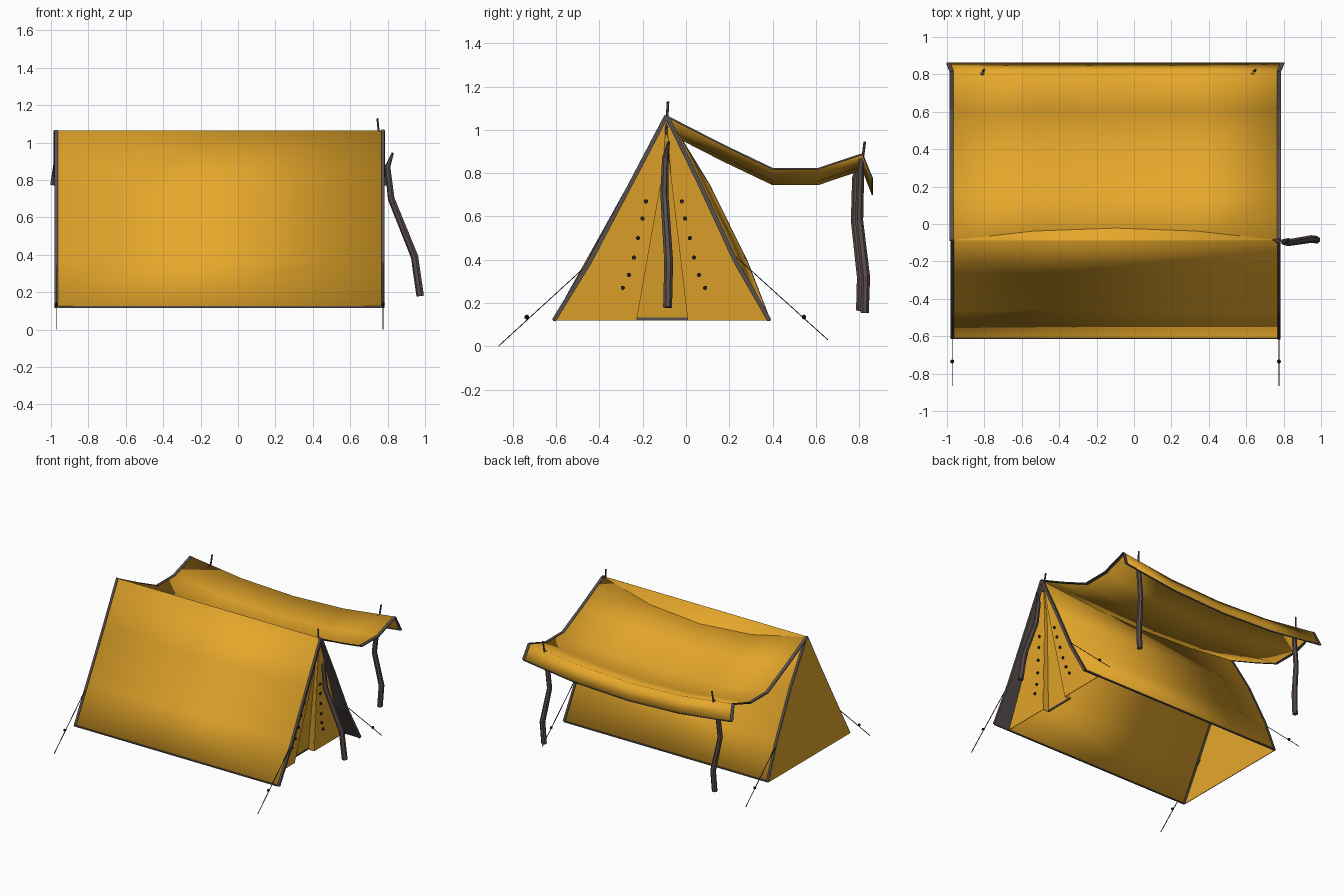
import bpy, bmesh, math
from mathutils import Vector

if "Cube" in bpy.data.objects:
    bpy.data.objects.remove(bpy.data.objects["Cube"])


def material(name, rgb):
    m = bpy.data.materials.new(name)
    m.diffuse_color = (*rgb, 1)
    m.use_nodes = True
    m.node_tree.nodes["Principled BSDF"].inputs["Base Color"].default_value = m.diffuse_color
    return m


CLOTH = material("ochre canvas", (0.79, 0.39, 0.024))
TRIM = material("grey binding", (0.095, 0.08, 0.077))
WOOD = material("dark wood", (0.1, 0.075, 0.068))
BLACK = material("black cord", (0.015, 0.014, 0.014))


def mesh(name, verts, faces, mat, thick=0, smooth=False):
    me = bpy.data.meshes.new(name)
    me.from_pydata([tuple(v) for v in verts], [], faces)
    me.materials.append(mat)
    ob = bpy.data.objects.new(name, me)
    bpy.context.collection.objects.link(ob)
    bm = bmesh.new()
    bm.from_mesh(me)
    bmesh.ops.recalc_face_normals(bm, faces=bm.faces)
    bm.to_mesh(me)
    bm.free()
    for p in me.polygons:
        p.use_smooth = smooth
    if thick:
        s = ob.modifiers.new("thickness", 'SOLIDIFY')
        s.thickness = thick
        s.offset = 0
    return ob


def tube(name, path, ra, mat, rb=None, sides=4):
    """Sweep a polygon section along a path; ra may be a list of radii."""
    path = [Vector(p) for p in path]
    n = len(path)
    radii = ra if isinstance(ra, list) else [ra] * n
    k = math.sqrt(2) if sides == 4 else 1
    verts, faces = [], []
    for i, p in enumerate(path):
        t = (path[min(i + 1, n - 1)] - path[max(i - 1, 0)]).normalized()
        ref = Vector((1, 0, 0)) if abs(t.x) < 0.9 else Vector((0, 1, 0))
        a = (ref - t * ref.dot(t)).normalized()
        b = t.cross(a)
        for j in range(sides):
            w = math.tau * (j + 0.5) / sides
            verts.append(p + a * math.cos(w) * radii[i] * k
                         + b * math.sin(w) * (rb or radii[i]) * k)
    for i in range(n - 1):
        for j in range(sides):
            q = (j + 1) % sides
            faces.append((i*sides + j, i*sides + q, (i+1)*sides + q, (i+1)*sides + j))
    faces += [tuple(range(sides)), tuple(range((n - 1)*sides, n*sides))]
    return mesh(name, verts, faces, mat)


def grid(name, rows, mat, **kw):
    c = len(rows[0])
    faces = [(i*c + j, i*c + j + 1, (i+1)*c + j + 1, (i+1)*c + j)
             for i in range(len(rows) - 1) for j in range(c - 1)]
    return mesh(name, [v for r in rows for v in r], faces, mat, **kw)


X0, X1 = -0.975, 0.775
XM, XH = (X0 + X1) / 2, (X1 - X0) / 2
COLS = [X0 + (X1 - X0) * i / 4 for i in range(5)]


def sag(x):
    return 1 - ((x - XM) / XH) ** 2


# Roof profiles (y, z), hem to ridge: pulled in at the door end by the ropes,
# straight or slightly full at the closed end
FRONT = [(-0.61, 0.12), (-0.445, 0.39), (-0.258, 0.745), (-0.09, 1.065)]
BACK = [(0.385, 0.12), (0.23, 0.39), (0.066, 0.745), (-0.09, 1.065)]
FRONT_FAR = [(-0.61, 0.12), (-0.459, 0.39), (-0.262, 0.745), (-0.09, 1.065)]
BACK_FAR = [(0.385, 0.12), (0.28, 0.39), (0.105, 0.745), (-0.09, 1.065)]
SIDES = (("front", FRONT, FRONT_FAR), ("back", BACK, BACK_FAR))
for side, near, far in SIDES:
    grid(side + "_roof", [[(X0, *f), (X1, *n)] for n, f in zip(near, far)],
         CLOTH, thick=0.005, smooth=True)

# Closed end wall
wall = [(X0 - 0.004, y, z) for y, z in FRONT_FAR + BACK_FAR[-2::-1]]
mesh("end_wall", wall, [tuple(range(len(wall)))], CLOTH, thick=0.005)


# Door end, leaning inwards towards the hem
def door_x(z):
    return 0.76 - 0.115 * (1.06 - z) / 0.94


for side, prof, inner in (("front", FRONT, [(-0.11, 0.8), (-0.23, 0.12)]),
                          ("back", BACK, [(-0.07, 0.8), (0.01, 0.12)])):
    pts = [(door_x(z), y, z) for y, z in prof[:-1] + [(-0.09, 1.05)] + inner]
    mesh(side + "_door_flap", pts, [tuple(range(len(pts)))], CLOTH, thick=0.005)
    # Dark inner facing of the overhang in front of the door
    s = 0.007 if side == "front" else -0.007
    grid(side + "_overhang_facing",
         [[(door_x(z) - 0.004, y + s, z - 0.002), (X1, y + s, z - 0.002)] for y, z in prof],
         TRIM, thick=0.003)

# Recessed strip between the flaps
D = 0.05
lo, hi = door_x(0.12), door_x(0.8)
strip = [(lo, -0.23, 0.12), (lo - D, -0.23, 0.12), (lo - D, 0.01, 0.12), (lo, 0.01, 0.12),
         (hi, -0.11, 0.8), (hi - 0.02, -0.11, 0.8), (hi - 0.02, -0.07, 0.8), (hi, -0.07, 0.8),
         (door_x(1.04), -0.09, 1.04)]
mesh("door_centre", strip, [(0, 1, 5, 4), (1, 2, 6, 5), (2, 3, 7, 6),
                            (4, 5, 8), (5, 6, 8), (6, 7, 8)], CLOTH, thick=0.004)
tube("door_sill", [(lo - D, -0.23, 0.128), (lo - D, 0.01, 0.128)], 0.006, TRIM)

# Door buttons in two mirrored columns
for i in range(6):
    z = (0.67, 0.59, 0.5, 0.41, 0.33, 0.27)[i]
    off = (0.083, 0.098, 0.12, 0.139, 0.162, 0.19)[i]
    for side in (-1, 1):
        y = -0.102 + side * off
        tube("door_button", [(door_x(z) - 0.004, y, z), (door_x(z) + 0.012, y, z)],
             0.01, BLACK, sides=8)

# Binding along the roof ends and hems
for side, near, far in SIDES:
    tube(side + "_door_end_binding", [(X1, *p) for p in near], 0.008, TRIM, rb=0.01)
    tube(side + "_closed_end_binding", [(X0 + 0.004, *p) for p in far], 0.009, TRIM, rb=0.006)
    y = near[0][0]
    tube(side + "_hem", [(X0, y, 0.122), (X1, y, 0.122)], 0.005, TRIM)

# Sagging awning with a flared lip
AWN = [(-0.088, 1.062), (0.17, 0.93), (0.4, 0.82), (0.61, 0.82), (0.815, 0.888), (0.86, 0.775)]


def awning_point(i, x):
    y, z = AWN[i]
    f = 1.02 if i == len(AWN) - 1 else 1
    return (XM + (x - XM) * f, y, z - 0.073 * sag(x))


rows = [[awning_point(i, x) for x in COLS] for i in range(len(AWN))]
grid("awning", rows, CLOTH, thick=0.005, smooth=True)
for j in (0, 4):
    tube("awning_side_binding", [r[j] for r in rows], 0.011, TRIM, rb=0.004)
tube("awning_lip_binding", rows[-1], 0.004, TRIM)

# Crooked awning poles with pins poking through the cloth
for x, s, b in ((-0.81, -0.015, 0.165), (0.64, 0.005, 0.155)):
    tube("awning_pole", [(x, 0.81, 0.87), (x - 0.01, 0.8 + s, 0.78), (x - 0.03, 0.795 + s, 0.58),
                         (x + 0.01, 0.825 + s, 0.32), (x, 0.82 + s, b)],
         [0.012, 0.018, 0.019, 0.021, 0.02], WOOD, sides=7)
    tube("awning_pin", [(x, 0.81, 0.82), (x + 0.01, 0.826, 0.945)], 0.006, WOOD, sides=6)

# Leaning door pole and ridge pin
tube("door_pole", [(0.828, -0.08, 0.945), (0.8, -0.095, 0.87), (0.82, -0.1, 0.7),
                   (0.945, -0.08, 0.39), (0.975, -0.085, 0.18)],
     [0.006, 0.016, 0.019, 0.021, 0.021], WOOD, sides=7)
tube("ridge_pin", [(0.76, -0.092, 0.98), (0.745, -0.083, 1.13)], 0.006, WOOD, sides=6)

# Guy ropes with sliders
for x in (X0 + 0.003, X1):
    for a, k, b in (((-0.43, 0.4), (-0.735, 0.135), (-0.865, 0.002)),
                    ((0.19, 0.45), (0.545, 0.135), (0.655, 0.03))):
        tube("guy_rope", [(x, *a), (x, *b)], 0.002, BLACK)
        bpy.ops.mesh.primitive_ico_sphere_add(subdivisions=1, radius=0.012, location=(x, *k))
        ob = bpy.context.object
        ob.name = "rope_slider"
        ob.data.materials.append(BLACK)
